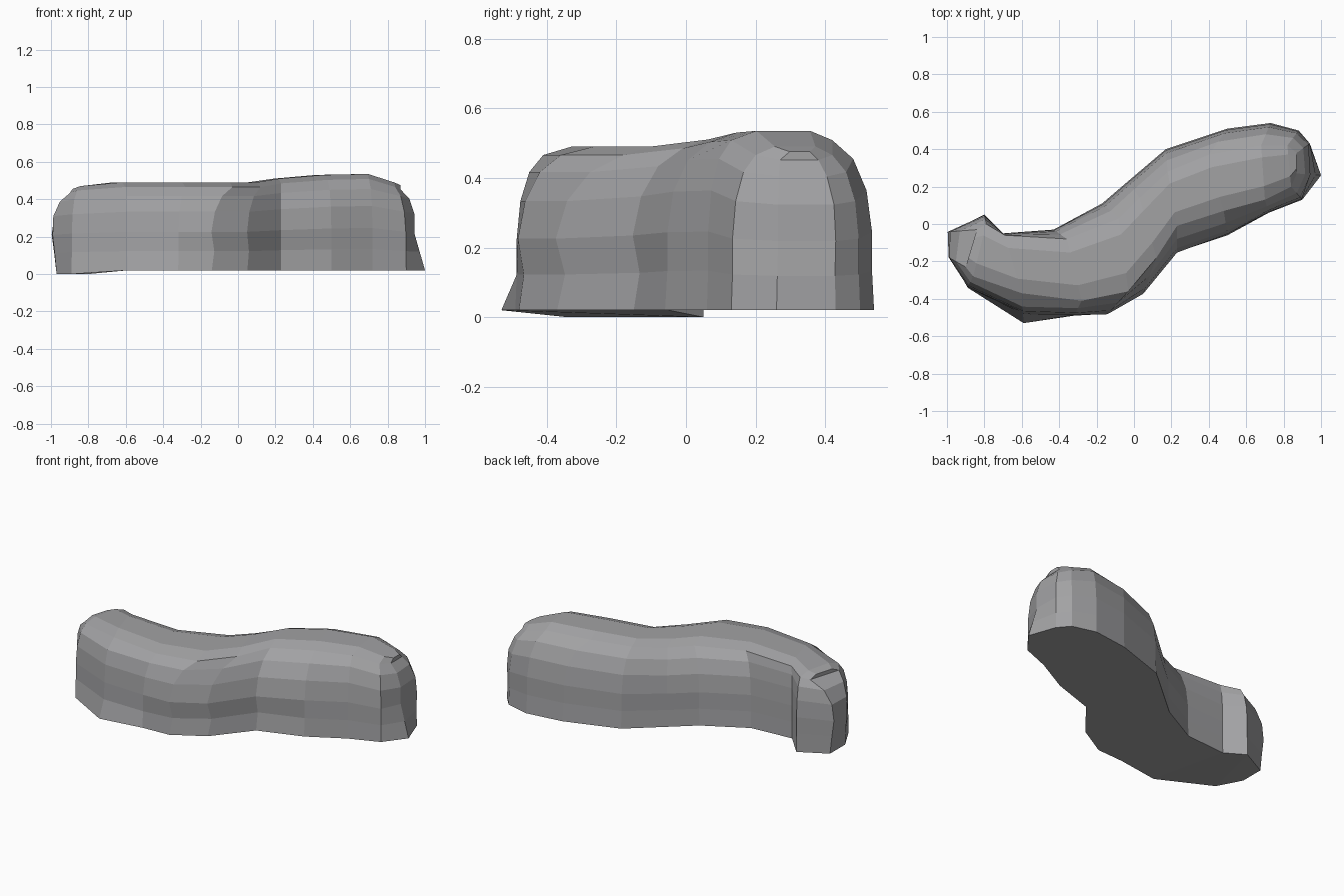
import bpy
import bmesh
from mathutils import Vector

# Stations along the S bend: front foot, front shoulder, back shoulder, back foot, height
STATIONS = [
    (-0.97, -0.19, -0.90, -0.23, -0.84, -0.03, -0.97, -0.04, 0.455),
    (-0.89, -0.34, -0.86, -0.28, -0.79, 0.00, -0.80, 0.05, 0.47),
    (-0.59, -0.53, -0.60, -0.37, -0.69, -0.06, -0.70, -0.05, 0.49),
    (-0.32, -0.49, -0.28, -0.41, -0.36, -0.08, -0.43, -0.03, 0.49),
    (-0.14, -0.48, -0.03, -0.36, -0.08, 0.03, -0.17, 0.11, 0.49),
    (0.05, -0.37, 0.12, -0.18, 0.03, 0.14, -0.03, 0.23, 0.49),
    (0.23, -0.15, 0.23, -0.01, 0.18, 0.28, 0.17, 0.40, 0.51),
    (0.50, -0.06, 0.48, 0.07, 0.40, 0.37, 0.50, 0.51, 0.53),
    (0.72, 0.06, 0.70, 0.13, 0.68, 0.42, 0.73, 0.54, 0.535),
    (0.90, 0.13, 0.84, 0.20, 0.82, 0.42, 0.88, 0.50, 0.49),
    (1.00, 0.26, 0.87, 0.27, 0.87, 0.38, 0.94, 0.43, 0.475),
]
# Wall profiles: share of the way in to the shoulder, at each share of the height
HEIGHTS = (0.25, 0.46, 0.68, 0.85, 0.95)
PLAIN = (0.05, 0.05, 0.18, 0.50, 1.0)
UNDERCUT = (0.12, -0.02, 0.15, 0.50, 1.0)
FLARED = (0.30, 0.35, 0.40, 0.55, 1.0)
LEFT_END = (-0.15, -0.30, -0.25, 0.25, 1.0)
RIGHT_END = (0.22, 0.44, 0.44, 0.65, 1.0)
FRONT = {0: LEFT_END, 2: FLARED, 4: UNDERCUT, 5: UNDERCUT, 6: UNDERCUT, 10: RIGHT_END}
BACK = {0: (-0.1, -0.2, -0.1, 0.3, 1.0), 10: (0.05, 0.0, 0.1, 0.5, 1.0)}


def wall(foot, shoulder, h, base, profile):
    pts = [Vector((*foot, base))]
    for zf, t in zip(HEIGHTS, profile):
        pts.append(Vector((*foot.lerp(shoulder, t), h * zf)))
    return pts


# Rock wall: cross-sections lofted into one closed, faceted body
bm = bmesh.new()
loops = []
for i, (fx, fy, sx, sy, tx, ty, bx, by, h) in enumerate(STATIONS):
    base = 0.0 if i < 2 else 0.02
    front = wall(Vector((fx, fy)), Vector((sx, sy)), h, base, FRONT.get(i, PLAIN))
    back = wall(Vector((bx, by)), Vector((tx, ty)), h, base, BACK.get(i, PLAIN))
    crown = [front[-1].lerp(back[-1], t) for t in (0.25, 0.78)]
    for p in crown:
        p.z = h
    loops.append([bm.verts.new(p) for p in front + crown + back[::-1]])

n = len(loops[0])
for a, b in zip(loops, loops[1:]):
    for k in range(n):
        m = (k + 1) % n
        bm.faces.new((a[k], b[k], b[m], a[m]))
# Both ends closed with bands across the section
for end in (loops[0], loops[-1]):
    for k in range(n // 2 - 1):
        bm.faces.new((end[k], end[k + 1], end[n - 2 - k], end[n - 1 - k]))
bmesh.ops.recalc_face_normals(bm, faces=bm.faces)

mesh = bpy.data.meshes.new("rock_wall")
bm.to_mesh(mesh)
bm.free()
rock = bpy.data.objects.new("rock_wall", mesh)
bpy.context.collection.objects.link(rock)

# Dark grey stone
stone = bpy.data.materials.new("stone")
stone.diffuse_color = (0.36, 0.36, 0.37, 1)
mesh.materials.append(stone)
